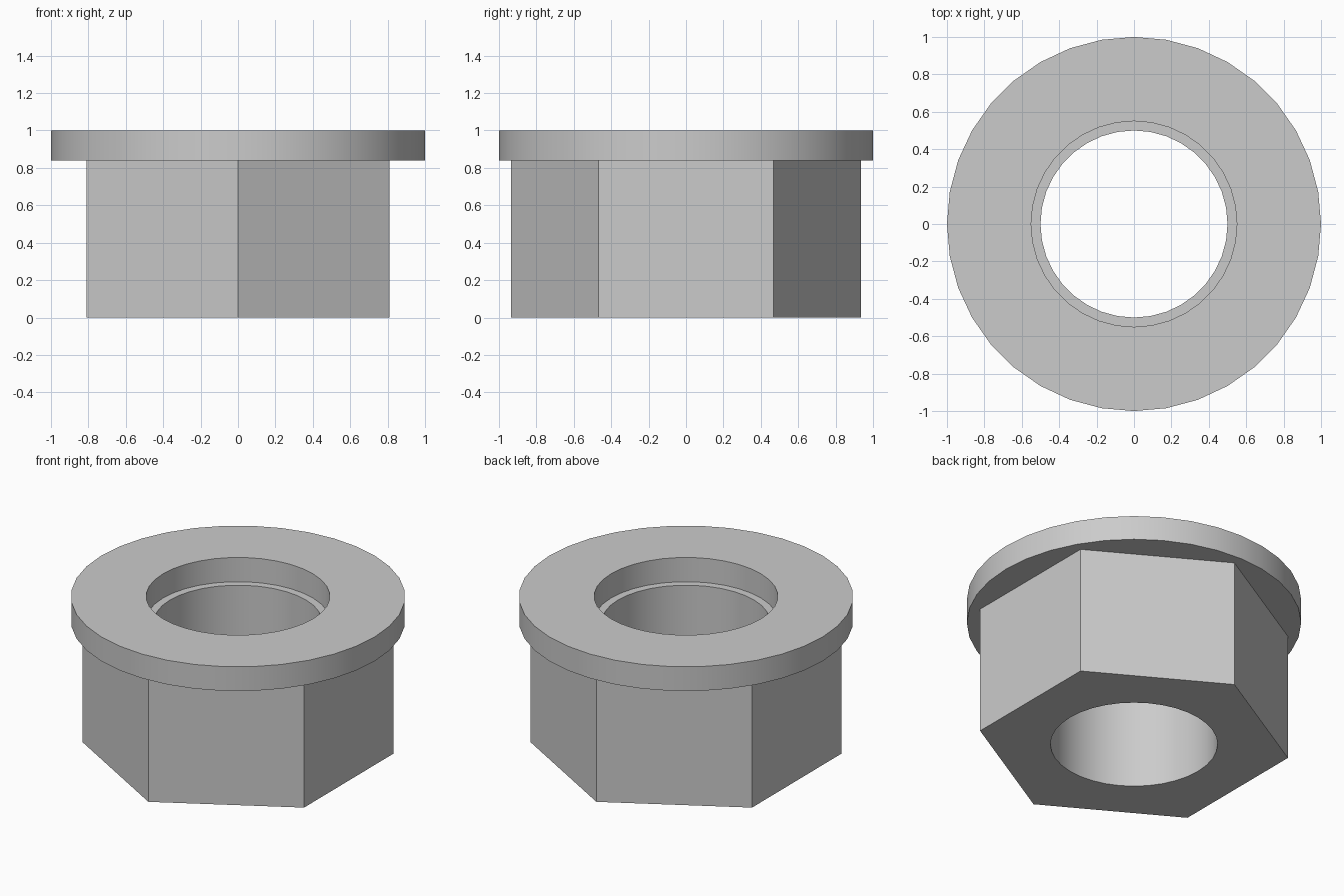
import bpy
import bmesh
from math import cos, sin, pi, radians

old = bpy.data.objects.get("Cube")
if old:
    bpy.data.objects.remove(old, do_unlink=True)

SIDES = 36
HEX_RADIUS = 0.935
HEIGHT, SEAT = 1.0, 0.84

steel = bpy.data.materials.new("plain grey steel")
steel.use_nodes = True
grey = (0.6, 0.6, 0.6, 1)
steel.diffuse_color = grey
steel.node_tree.nodes["Principled BSDF"].inputs["Base Color"].default_value = grey


def round_radius(radius):
    return lambda angle: radius


def hex_radius(angle):
    # Distance to a hexagon with corners on the y axis
    offset = (angle + pi / 6) % (pi / 3) - pi / 6
    return HEX_RADIUS * cos(pi / 6) / cos(offset)


# Closed section: hex body, flange, counterbore, through hole
section = [
    (hex_radius, 0),
    (hex_radius, SEAT),
    (round_radius(1.0), SEAT),
    (round_radius(1.0), HEIGHT),
    (round_radius(0.55), HEIGHT),
    (round_radius(0.55), SEAT),
    (round_radius(0.5), SEAT),
    (round_radius(0.5), 0),
]

bm = bmesh.new()
rings = []
for radius, z in section:
    angles = [2 * pi * i / SIDES for i in range(SIDES)]
    rings.append([bm.verts.new((radius(a) * cos(a), radius(a) * sin(a), z))
                  for a in angles])

# Join each ring to the next, and the last back to the first
for k, lower in enumerate(rings):
    upper = rings[(k + 1) % len(rings)]
    for i in range(SIDES):
        j = (i + 1) % SIDES
        bm.faces.new((lower[i], lower[j], upper[j], upper[i]))
bmesh.ops.recalc_face_normals(bm, faces=bm.faces[:])

mesh = bpy.data.meshes.new("flanged_hex_nut")
bm.to_mesh(mesh)
bm.free()
mesh.materials.append(steel)
nut = bpy.data.objects.new("flanged_hex_nut", mesh)
bpy.context.collection.objects.link(nut)

# Smooth round walls, crisp corners
bpy.context.view_layer.objects.active = nut
nut.select_set(True)
bpy.ops.object.shade_smooth_by_angle(angle=radians(30))
